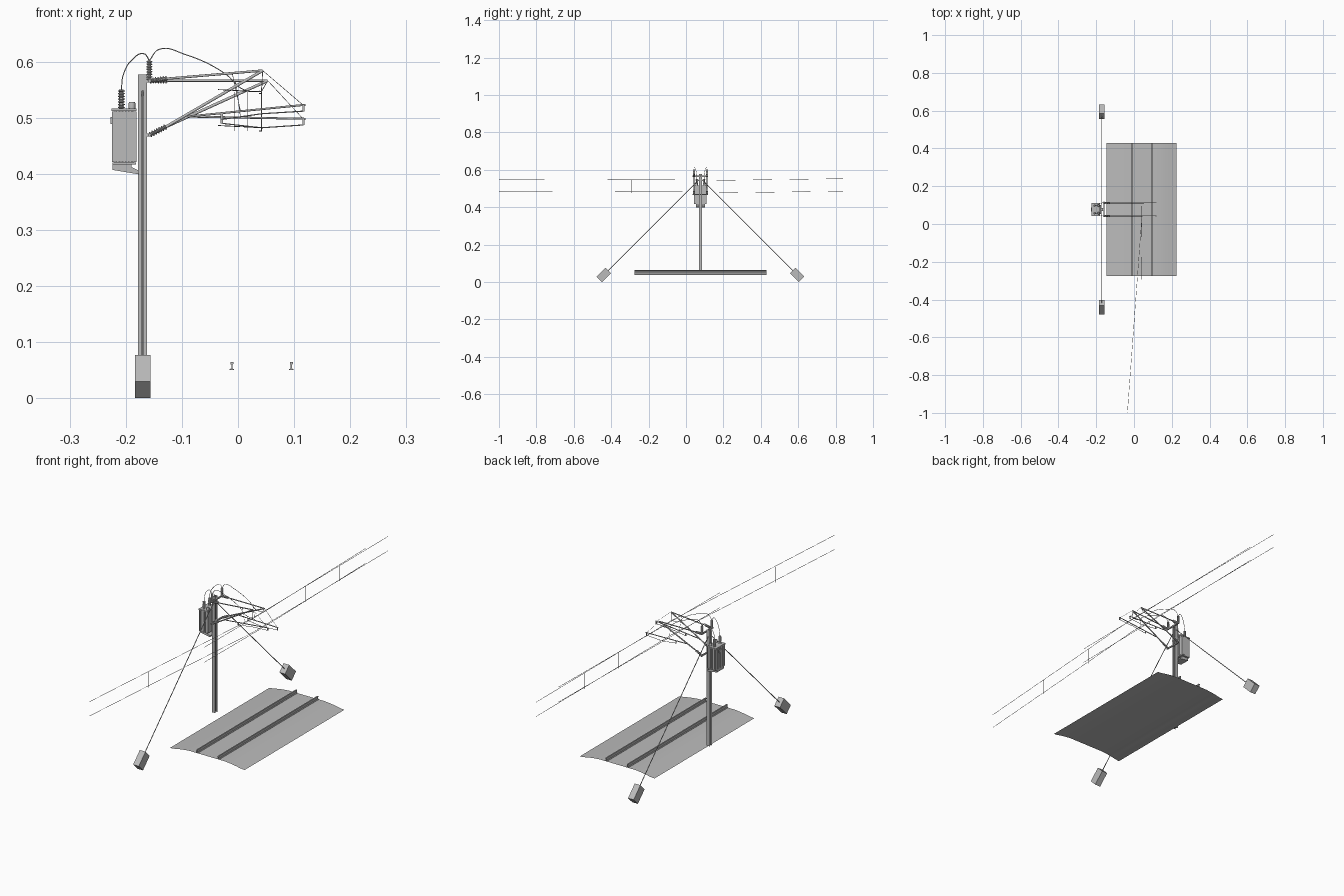
import bpy, bmesh, math
from mathutils import Vector, Matrix

if "Cube" in bpy.data.objects:
    bpy.data.objects.remove(bpy.data.objects["Cube"])

grey = bpy.data.materials.new("weathered grey")
grey.diffuse_color = (0.5, 0.5, 0.5, 1)
grey.use_nodes = True
grey.node_tree.nodes["Principled BSDF"].inputs["Base Color"].default_value = grey.diffuse_color
YC = 0.077                      # pole line in y
PX = -0.17                      # pole line in x
WX = 0.042                      # wire / track centre in x
YA, YB = YC + 0.035, YC - 0.034  # the two cantilevers


def finish(name, bm, smooth=False):
    bmesh.ops.recalc_face_normals(bm, faces=bm.faces)
    me = bpy.data.meshes.new(name)
    bm.to_mesh(me)
    bm.free()
    me.materials.append(grey)
    ob = bpy.data.objects.new(name, me)
    bpy.context.collection.objects.link(ob)
    if smooth:
        bpy.ops.object.select_all(action='DESELECT')
        ob.select_set(True)
        bpy.context.view_layer.objects.active = ob
        bpy.ops.object.shade_smooth_by_angle(angle=math.radians(40))
    return ob


def add_box(bm, c, s, rot=Matrix()):
    bmesh.ops.create_cube(bm, size=1, matrix=Matrix.Translation(c) @ rot @ Matrix.Diagonal((*s, 1)))


def boxes(name, items):
    bm = bmesh.new()
    for c, s in items:
        add_box(bm, c, s)
    return finish(name, bm)


def lathe(name, a, b, profile, n=12):
    """Turn (t, radius) pairs around the line a-b."""
    a, b = Vector(a), Vector(b)
    q = (b - a).to_track_quat('Z', 'Y')
    bm = bmesh.new()
    rings = []
    for t, r in profile:
        rings.append([bm.verts.new(a.lerp(b, t) + q @ Vector((r * math.cos(2 * math.pi * i / n),
                      r * math.sin(2 * math.pi * i / n), 0))) for i in range(n)])
    for p, o in zip(rings, rings[1:]):
        for i in range(n):
            bm.faces.new((p[i], p[(i + 1) % n], o[(i + 1) % n], o[i]))
    bm.faces.new(rings[0])
    bm.faces.new(rings[-1])
    return finish(name, bm, True)


def rod(name, a, b, r, n=10):
    return lathe(name, a, b, [(0, r), (1, r)], n)


def insulator(name, a, b, r, sheds=7):
    prof = [(0, r * .6)]
    for i in range(sheds):
        t = (i + .15) / sheds
        prof += [(t, r * .6), (t + .25 / sheds, r), (t + .5 / sheds, r), (t + .65 / sheds, r * .6)]
    return lathe(name, a, b, prof + [(1, r * .6)], 14)


def cable(name, pts, r, curved=True):
    cu = bpy.data.curves.new(name, 'CURVE')
    cu.dimensions = '3D'
    cu.bevel_depth, cu.bevel_resolution, cu.resolution_u = r, 1, 8
    if curved:
        sp = cu.splines.new('BEZIER')
        sp.bezier_points.add(len(pts) - 1)
        for bp, p in zip(sp.bezier_points, pts):
            bp.co = p
            bp.handle_left_type = bp.handle_right_type = 'AUTO'
    else:
        sp = cu.splines.new('POLY')
        sp.points.add(len(pts) - 1)
        for sv, p in zip(sp.points, pts):
            sv.co = (*p, 1)
    cu.materials.append(grey)
    ob = bpy.data.objects.new(name, cu)
    bpy.context.collection.objects.link(ob)
    bpy.ops.object.select_all(action='DESELECT')
    ob.select_set(True)
    bpy.context.view_layer.objects.active = ob
    bpy.ops.object.convert(target='MESH')


def extrude_y(name, prof, y0, y1, closed=True, smooth=False):
    bm = bmesh.new()
    p = [bm.verts.new((x, y0, z)) for x, z in prof]
    q = [bm.verts.new((x, y1, z)) for x, z in prof]
    n = len(prof)
    for i in range(n if closed else n - 1):
        j = (i + 1) % n
        bm.faces.new((p[i], p[j], q[j], q[i]))
    if closed:
        bm.faces.new(p)
        bm.faces.new(q)
    ob = finish(name, bm, smooth)
    return ob


# track bed: open curved sheet, and two rails
half = [(0.185, .037), (0.165, .039), (0.145, .043), (0.12, .047), (0.09, .05), (0.045, .05)]
bed = [(0.04 - x, z) for x, z in half] + [(0.04 + x, z) for x, z in reversed(half)]
ob = extrude_y("track_bed", bed, -0.275, 0.43, False, True)
if ob.data.polygons[5].normal.z < 0:
    ob.data.flip_normals()
rail = [(.004, .05), (.004, .0515), (.001, .053), (.001, .06), (.0027, .061), (.0027, .065)]
for s in (-1, 1):
    x = WX + s * 0.053
    extrude_y("rail", [(x + a, b) for a, b in rail] + [(x - a, b) for a, b in reversed(rail)], -0.275, 0.43)

# H-section pole
boxes("pole", [((PX, YC, 0.317), (0.004, 0.014, 0.52)),
               ((PX, YC - .007, 0.317), (0.016, 0.002, 0.52)),
               ((PX, YC + .007, 0.317), (0.016, 0.002, 0.52))])

# guy wires and tilted anchor blocks
for s in (-1, 1):
    bm = bmesh.new()
    c = Vector((PX, YC + s * 0.517, 0.0386))
    add_box(bm, c, (0.028, 0.067, 0.042), Matrix.Rotation(-s * math.pi / 4, 4, 'X'))
    finish("guy_anchor", bm)
    rod("guy_wire", c + Vector((0, -s * .022, .022)), (PX, YC + s * 0.008, 0.5476), 0.0017, 8)

# pole-top cross arms carrying the cantilevers
for z in (0.566, 0.469):
    boxes("cross_arm", [((-0.158, YC, z), (0.005, 0.082, 0.006)), ((-0.164, YC, z), (0.014, 0.012, 0.006))])

# cantilevers: top tube, strut, registration tube, steady arms
for y, ax, az, tip in ((YA, 0.053, 0.566, 0.498), (YB, 0.044, 0.584, 0.523)):
    top = Vector((-0.126, y, 0.566 + (az - .566) * .2))
    low = Vector((-0.128, y, 0.484))
    apex = Vector((ax, y, az))
    insulator("top_insulator", (-0.158, y, 0.566), top, 0.0052)
    insulator("strut_insulator", (-0.158, y, 0.469), low, 0.0052)
    rod("top_tube", top, apex, 0.0022)
    rod("strut_tube", low, apex, 0.0027)
    r0, r1 = Vector((-0.09, y, 0.502)), Vector((0.12, y, tip))
    rod("registration_tube", r0, r1, 0.0019)
    for t, dx in ((0.285, 0.002), (0.985, 0)):
        p = r0.lerp(r1, t)
        e = p + Vector((dx, 0, -0.011))
        boxes("drop_bracket", [((p + e) / 2, (0.004, 0.004, 0.012))])
        rod("steady_arm", e, (WX, y, tip - .016), 0.001, 8)
    rod("stay_wire", apex, r0.lerp(r1, .98), 0.0006, 6)
    rod("stay_wire", top.lerp(apex, .68), r0.lerp(r1, .45), 0.0006, 6)
    rod("messenger_hanger", apex, (WX, y, 0.547), 0.0008, 6)
    # post insulator above the cross arm
    insulator("post_insulator", (-0.158, y, 0.566), (-0.158, y, 0.602), 0.0055, 8)
    # jumper from the post to the messenger wire
    cable("jumper_cable", [(-0.158, y, .602), (-.140, y, .622), (-.095, y, .613),
                           (-.025, y, .58), (.012, y, .549), (WX, y, .547)], 0.001)

# running wires
for z in (0.482, 0.546):
    cable("running_wire", [(-0.035, -1, z + .004), (WX, YB, z), (WX, 1.0, z)], 0.0008, False)
for z in (0.476, 0.543):
    cable("overlap_wire", [(WX - .004, -0.295, z), (WX, YA, z), (WX, 0.84, z + .01)], 0.0008, False)
for y in (-0.62, -0.29, 0.42, 0.66):
    x = WX + min(0, (y - YB) * 0.0737)
    rod("dropper", (x, y, 0.476), (x, y, 0.546), 0.0007, 6)

# transformer: tank with fins on all sides, lid and base
TX, TZ = -0.203, 0.466
parts = [((TX, YC, TZ), (0.034, 0.058, 0.096)),
         ((TX, YC, 0.514), (0.044, 0.068, 0.005)),
         ((TX, YC, 0.4185), (0.042, 0.066, 0.004)),
         ((-0.2255, YC, 0.495), (0.003, 0.02, 0.012))]
for i in range(8):
    parts.append(((TX - .0195 + i * .0056, YC, TZ), (0.003, 0.067, 0.09)))
for i in range(11):
    parts.append(((TX, YC - .03 + i * .006, TZ), (0.0435, 0.003, 0.09)))
boxes("transformer", parts)
extrude_y("transformer_shelf", [(-.224, .417), (-.224, .407), (-.176, .399), (-.176, .405), (-.19, .412), (-.19, .417)],
          YC - .024, YC + .024)

# bushings, expansion tank and looping feeder cables
for s, yp in ((-1, YB), (1, YA)):
    y = YC + s * 0.02
    insulator("bushing", (-0.208, y, 0.516), (-0.208, y, 0.55), 0.0062, 7)
    lathe("small_bushing", (-0.189, y, .516), (-0.189, y, .528), [(0, .006), (.8, .006), (1, .005)])
    cable("feeder_cable", [(-.208, y, .55), (-.204, y, .578), (-.188, (y + yp) / 2, .604),
                           (-.168, yp, .614), (-.158, yp, .602)], 0.001)
